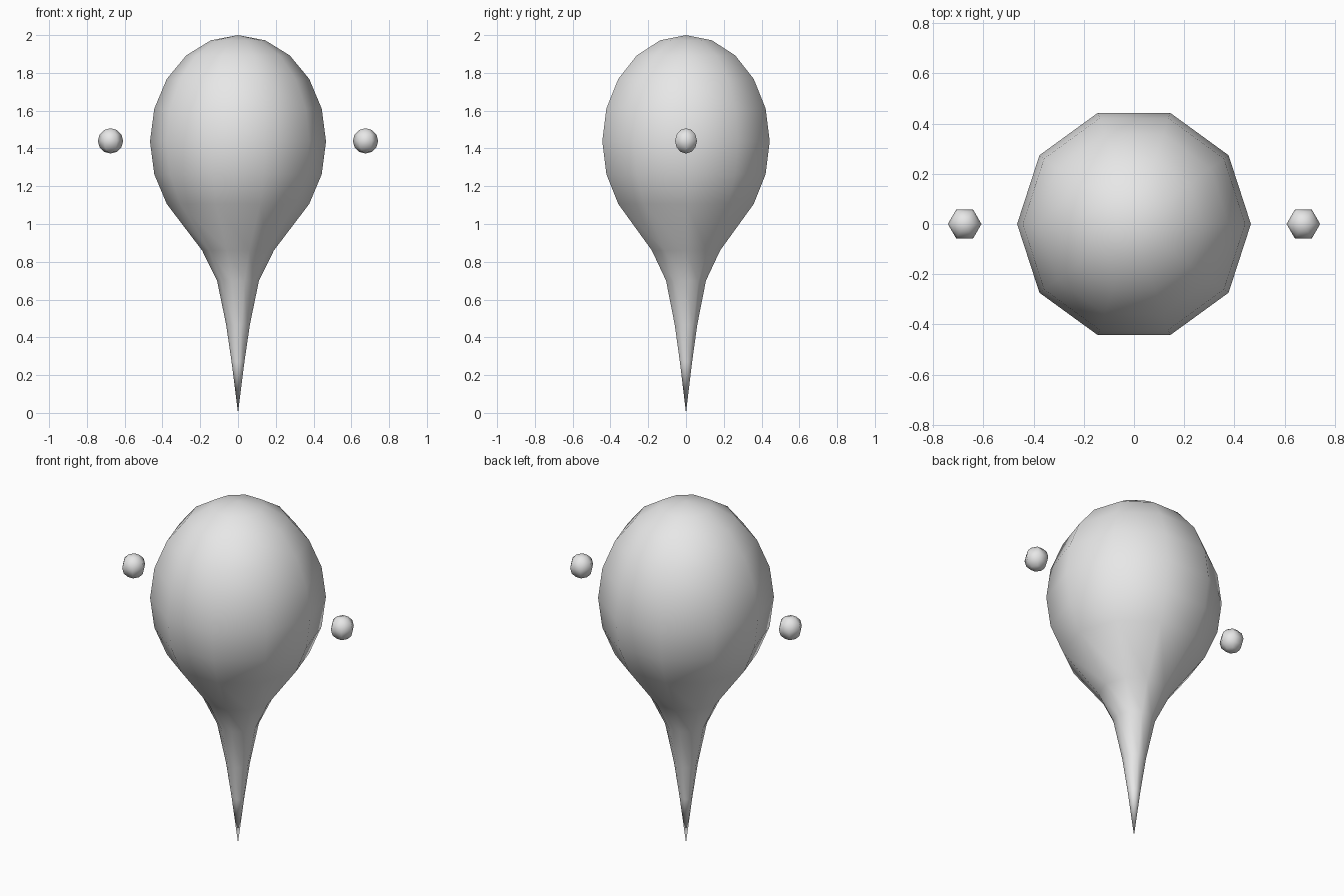
import bpy
import bmesh
import math

cube = bpy.data.objects.get("Cube")
if cube:
    bpy.data.objects.remove(cube, do_unlink=True)

# Single plain grey
grey = bpy.data.materials.new("light_grey")
grey.use_nodes = True
grey.diffuse_color = (0.8, 0.8, 0.8, 1)
grey.node_tree.nodes["Principled BSDF"].inputs["Base Color"].default_value = (0.8, 0.8, 0.8, 1)


def lathe(name, profile, sides, location=(0, 0, 0)):
    """Turn (radius, z) points, top to bottom, around z; both ends are poles."""
    bm = bmesh.new()
    rings = []
    for r, z in profile:
        count = sides if r > 0 else 1
        rings.append([bm.verts.new((r * math.cos(math.tau * i / sides),
                                    r * math.sin(math.tau * i / sides), z))
                      for i in range(count)])
    for upper, lower in zip(rings, rings[1:]):
        for i in range(sides):
            j = (i + 1) % sides
            loop = [upper[i % len(upper)], lower[i % len(lower)],
                    lower[j % len(lower)], upper[j % len(upper)]]
            bm.faces.new(list(dict.fromkeys(loop)))
    bmesh.ops.recalc_face_normals(bm, faces=bm.faces)
    for face in bm.faces:
        face.smooth = True
    mesh = bpy.data.meshes.new(name)
    bm.to_mesh(mesh)
    bm.free()
    mesh.materials.append(grey)
    obj = bpy.data.objects.new(name, mesh)
    obj.location = location
    bpy.context.collection.objects.link(obj)
    return obj


def arc(radius, height, centre, rings, last):
    """Ellipse profile from the top pole down through ring number last."""
    return [(radius * math.sin(math.pi * k / rings) if 0 < k < rings else 0,
             centre + height * math.cos(math.pi * k / rings))
            for k in range(last + 1)]


# Egg-shaped body drawn out into a pointed tail
tail = [(0.19, 0.86), (0.111, 0.70), (0.063, 0.468), (0.034, 0.27), (0, 0)]
lathe("body", arc(0.466, 0.563, 1.437, 10, 8 - 1) + tail, 10)

# Small floating beads at both sides
for side, x in (("left", 0.675), ("right", -0.675)):
    lathe(side + "_bead", arc(0.067, 0.067, 0, 6, 6), 6, (x, 0, 1.44))
